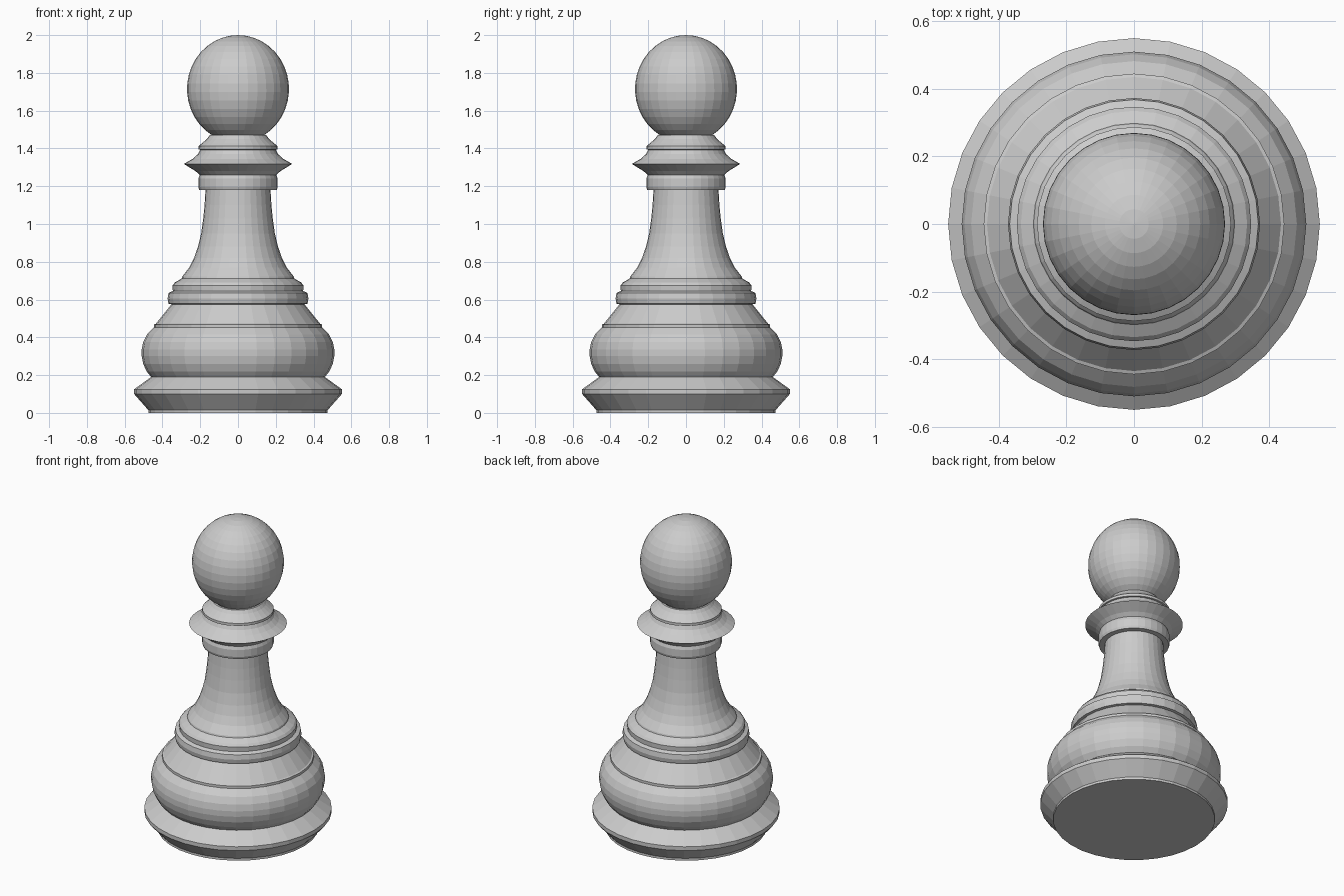
import bpy
import bmesh
import math

SEGMENTS = 32

cube = bpy.data.objects.get("Cube")
if cube:
    bpy.data.objects.remove(cube, do_unlink=True)

grey = bpy.data.materials.new("plain grey")
grey.use_nodes = True
colour = (0.6, 0.6, 0.6, 1)
grey.diffuse_color = colour
grey.node_tree.nodes["Principled BSDF"].inputs["Base Color"].default_value = colour


def lathe(name, profile):
    """Spin (radius, height) points, listed upwards, about the z axis."""
    bm = bmesh.new()
    verts = [bm.verts.new((r, 0, z)) for r, z in profile]
    edges = [bm.edges.new(pair) for pair in zip(verts, verts[1:])]
    bmesh.ops.spin(bm, geom=verts + edges, cent=(0, 0, 0), axis=(0, 0, 1),
                   angle=math.tau, steps=SEGMENTS, use_duplicate=False)
    bmesh.ops.remove_doubles(bm, verts=bm.verts, dist=0.0005)
    bmesh.ops.recalc_face_normals(bm, faces=bm.faces)
    mesh = bpy.data.meshes.new(name)
    bm.to_mesh(mesh)
    bm.free()
    mesh.materials.append(grey)
    obj = bpy.data.objects.new(name, mesh)
    bpy.context.collection.objects.link(obj)
    return obj


# Foot with its flat underside and sharp rim
lathe("foot", [(0, 0), (0.475, 0), (0.475, 0.015), (0.55, 0.1),
               (0.55, 0.125), (0.46, 0.19)])

# Rounded belly and the sloping shoulder above its small step
lathe("belly", [(0.46, 0.19), (0.484, 0.22), (0.502, 0.26), (0.51, 0.3),
                (0.51, 0.335), (0.502, 0.375), (0.482, 0.415), (0.445, 0.452)])
lathe("shoulder", [(0.445, 0.452), (0.445, 0.468), (0.435, 0.472), (0.352, 0.575)])

# Two stacked rings under the stem
lathe("lower_rings", [(0.352, 0.575), (0.368, 0.578), (0.373, 0.605), (0.368, 0.635),
                      (0.345, 0.645), (0.347, 0.675), (0.335, 0.69), (0.298, 0.712)])

# Flared stem
lathe("stem", [(0.298, 0.712), (0.295, 0.722), (0.258, 0.77), (0.233, 0.82),
               (0.212, 0.88), (0.195, 0.95), (0.184, 1.03), (0.177, 1.1),
               (0.172, 1.18)])

# Collar with its knife-edge disc and the small ring under the head
lathe("collar", [(0.172, 1.18), (0.205, 1.18), (0.21, 1.195), (0.21, 1.24),
                 (0.203, 1.26), (0.225, 1.28), (0.287, 1.318), (0.24, 1.345),
                 (0.212, 1.37), (0.2, 1.393)])
lathe("neck_ring", [(0.2, 1.393), (0.21, 1.395), (0.21, 1.412), (0.19, 1.428),
                    (0.165, 1.45), (0.15, 1.47), (0.137, 1.47)])

# Slightly tall ball head, open where it meets the neck
start, rings = -1.035, 16
head = []
for i in range(rings + 1):
    a = start + (math.pi / 2 - start) * i / rings
    head.append((0.27 * math.cos(a), 1.715 + 0.285 * math.sin(a)))
lathe("head", head)
